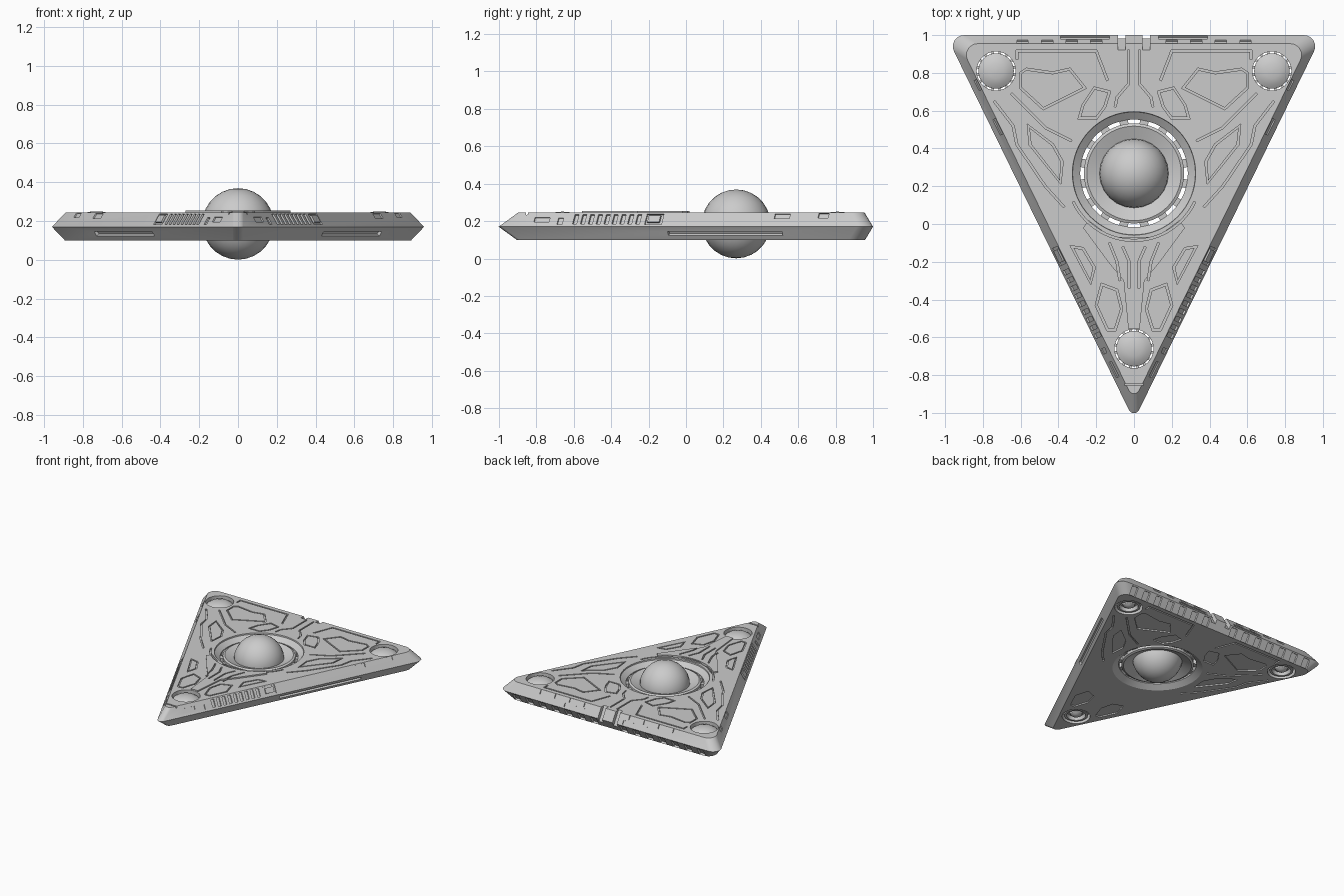
import bpy, bmesh
from math import pi, cos, sin, hypot, radians
from mathutils import Vector, Matrix

if "Cube" in bpy.data.objects:
    bpy.data.objects.remove(bpy.data.objects["Cube"])

C = (0, 0.268)                                   # core centre
PODS = [(-0.73, 0.81), (0.73, 0.81), (0, -0.66)]
Z0, ZM, Z1 = 0.10, 0.17, 0.245                   # hull bottom, ridge, top


def make(name, bm, smooth=True):
    bmesh.ops.recalc_face_normals(bm, faces=bm.faces)
    me = bpy.data.meshes.new(name)
    bm.to_mesh(me)
    bm.free()
    ob = bpy.data.objects.new(name, me)
    bpy.context.collection.objects.link(ob)
    if smooth:
        shade(ob)
    return ob


def shade(ob):
    bpy.ops.object.select_all(action='DESELECT')
    ob.select_set(True)
    bpy.context.view_layer.objects.active = ob
    bpy.ops.object.shade_smooth_by_angle(angle=radians(30))


def loft(bm, loops):
    rows = [[bm.verts.new(p) for p in lp] for lp in loops]
    n = len(rows[0])
    for a, b in zip(rows, rows[1:]):
        for i in range(n):
            bm.faces.new((a[i], a[(i + 1) % n], b[(i + 1) % n], b[i]))
    return rows


def lathe(bm, prof, c, n=48, ring=False):
    loops = [[(c[0] + r * cos(2 * pi * i / n), c[1] + r * sin(2 * pi * i / n), z)
              for i in range(n)] for r, z in prof]
    rows = loft(bm, loops + ([loops[0]] if ring else []))
    if ring:
        bmesh.ops.remove_doubles(bm, verts=bm.verts, dist=1e-5)
    else:
        bm.faces.new(rows[0])
        bm.faces.new(rows[-1])


def outline(d, z):
    # inset triangle with rounded corners
    cor = [Vector((0.995 - 1.59 * d, 1 - d)), Vector((-0.995 + 1.59 * d, 1 - d)), Vector((0, -1.04 + 2.3 * d))]
    out = []
    for i, p in enumerate(cor):
        a, b = (cor[i - 1] - p).normalized(), (cor[(i + 1) % 3] - p).normalized()
        half = a.angle(b) / 2
        r = 0.03 if i == 2 else 0.06
        o = p + (a + b).normalized() * r / sin(half)
        mid = p - o
        for k in range(7):
            t = (k / 3 - 1) * (pi / 2 - half)
            v = mid.normalized() * r
            out.append((o.x + v.x * cos(t) - v.y * sin(t), o.y + v.x * sin(t) + v.y * cos(t), z))
    return out


def prism(bm, pts, z0, z1):
    rows = loft(bm, [[(x, y, z) for x, y in pts] for z in (z0, z1)])
    bm.faces.new(rows[0])
    bm.faces.new(rows[1])


def groove(bm, pts, closed, z0, z1, w=0.011):
    # mitred strip along a polyline
    P = [Vector(p) for p in pts]
    n = len(P)
    loops = []
    for i, p in enumerate(P):
        a = P[i - 1] if (i or closed) else None
        b = P[(i + 1) % n] if (i < n - 1 or closed) else None
        d1 = (p - a).normalized() if a is not None else (b - p).normalized()
        d2 = (b - p).normalized() if b is not None else d1
        m = Vector((-(d1 + d2).y, (d1 + d2).x)).normalized()
        m *= w / 2 / max(0.5, m.dot(Vector((-d1.y, d1.x))))
        l, r = p + m, p - m
        loops.append([(l.x, l.y, z0), (r.x, r.y, z0), (r.x, r.y, z1), (l.x, l.y, z1)])
    rows = loft(bm, loops)
    if closed:
        for i in range(4):
            j = (i + 1) % 4
            bm.faces.new((rows[-1][i], rows[-1][j], rows[0][j], rows[0][i]))
    else:
        bm.faces.new(rows[0])
        bm.faces.new(rows[-1])


def mirrored(pts):
    return (pts, [(-x, y) for x, y in pts])


def edge_box(bm, side, t, v, size, upper=True):
    # box lying on a hull bevel: side -1/1 = flanks (t is y), 0 = back (t is x)
    if side:
        e, n = Vector((side * 0.438, 0.899, 0)), Vector((side * 0.899, -0.438, 0))
        p = Vector((side * 0.995 * (t + 1.04) / 2.04, t, ZM))
    else:
        e, n, p = Vector((1, 0, 0)), Vector((0, 1, 0)), Vector((t, 1, ZM))
    s = -n * 0.045 + Vector((0, 0, 0.075 if upper else -0.07))
    p = p + s * v
    s.normalize()
    m = e.cross(s)
    M = Matrix((e, s, m)).transposed().to_4x4()
    M.translation = p
    bmesh.ops.create_cube(bm, size=1, matrix=M @ Matrix.Diagonal((*size, 1)))


def cut(ob, cutter):
    mod = ob.modifiers.new("cut", 'BOOLEAN')
    mod.operation, mod.solver, mod.object, mod.use_self = 'DIFFERENCE', 'EXACT', cutter, True
    bpy.context.view_layer.objects.active = ob
    bpy.ops.object.modifier_apply(modifier=mod.name)


# Hull: bevelled triangular slab
bm = bmesh.new()
rows = loft(bm, [outline(0.042, Z0), outline(0, ZM), outline(0.045, Z1)])
bm.faces.new(rows[0])
bm.faces.new(rows[-1])
hull = make("hull", bm, False)

# Raised spine plate on the nose
half = [(0.03, -0.555), (0.055, -0.30), (0.13, -0.21), (0.27, -0.02), (0.24, 0.02), (0.12, -0.07)]
bm = bmesh.new()
prism(bm, half + [(-x, y) for x, y in half[::-1]], 0.225, 0.255)
plate = make("nose_plate", bm, False)

# Openings for the core and the three corner pods
bm = bmesh.new()
lathe(bm, [(0.34, 0.08), (0.33, 0.1), (0.285, 0.13), (0.285, 0.205), (0.325, 0.235), (0.33, 0.27)], C, 64)
for p in PODS:
    lathe(bm, [(0.103, 0.05), (0.103, 0.3)], p, 32)
holes = make("hole_cutter", bm, False)

# Panel lines
panels = [
    [(0.60, 0.80), (0.57, 0.82), (0.43, 0.80), (0.34, 0.82), (0.26, 0.72), (0.48, 0.61), (0.60, 0.72)],
    [(0.21, 0.72), (0.13, 0.70), (0.155, 0.62), (0.20, 0.56), (0.29, 0.56), (0.27, 0.63)],
    [(0.38, 0.33), (0.43, 0.42), (0.56, 0.52), (0.55, 0.42), (0.39, 0.22)],
    [(0.33, -0.12), (0.27, -0.13), (0.21, -0.23), (0.23, -0.31)],
    [(0.17, -0.32), (0.09, -0.35), (0.065, -0.45), (0.10, -0.56), (0.14, -0.56), (0.20, -0.43)]]
lines = [
    [(0.03, 0.92), (0.03, 0.74), (0.09, 0.67), (0.10, 0.62)],
    [(0.14, 0.76), (0.20, 0.915), (0.62, 0.915), (0.62, 0.87)],
    [(0.33, 0.44), (0.47, 0.51), (0.65, 0.69)],
    [(0.37, 0.09), (0.47, 0.20), (0.62, 0.42), (0.64, 0.52), (0.74, 0.65)],
    [(0.06, -0.12), (0.025, -0.20), (0.025, -0.34)],
    [(0.13, -0.10), (0.09, -0.20), (0.075, -0.30)]]
bm = bmesh.new()
for closed, group in ((True, panels), (False, lines)):
    for pts in group:
        for q in mirrored(pts):
            groove(bm, q, closed, 0.232, 0.28)
arc = [(C[0] + 0.355 * cos(radians(a)), C[1] + 0.355 * sin(radians(a))) for a in range(205, 336, 5)]
groove(bm, arc, False, 0.232, 0.28)
groove(bm, [(-0.05, -0.85), (0.05, -0.85)], False, 0.232, 0.28)
# underside pockets and lines
for i in (0, 1, 2, 4):
    for q in mirrored(panels[i]):
        prism(bm, q, 0.05, 0.110)
for i in (1, 2, 3):
    for q in mirrored(lines[i]):
        groove(bm, q, False, 0.05, 0.110)
panel_cut = make("panel_cutter", bm, False)

# Edge slots: flank grilles, hatch frames, long lower slits, back ribs
bm = bmesh.new()
for s in (-1, 1):
    for i in range(9):
        edge_box(bm, s, -0.60 + i * 0.042, 0.53, (0.024, 0.062, 0.022))
    edge_box(bm, s, -0.18, 0.53, (0.10, 0.064, 0.016))
    edge_box(bm, s, -0.78, 0.5, (0.09, 0.03, 0.014))
    edge_box(bm, s, -0.68, 0.4, (0.03, 0.04, 0.014))
    edge_box(bm, s, 0.50, 0.75, (0.09, 0.03, 0.014))
    edge_box(bm, s, 0.20, 0.5, (0.68, 0.025, 0.03), False)
    edge_box(bm, s, 0.72, 0.8, (0.06, 0.03, 0.014))
    edge_box(bm, 0, s * 0.065, 0.5, (0.04, 0.2, 0.06))
    edge_box(bm, 0, s * 0.26, 0.3, (0.26, 0.03, 0.014))
    for x in (0.2, 0.33, 0.46, 0.59):
        edge_box(bm, 0, s * x, 0.8, (0.06, 0.035, 0.016))
    for i in range(7):
        edge_box(bm, 0, s * (0.13 + i * 0.115), 0.55, (0.055, 0.07, 0.028), False)
slots = make("slot_cutter", bm, False)

for c in (holes, panel_cut, slots):
    c.hide_render = True
    cut(hull, c)
cut(plate, holes)
for g in (panel_cut,):
    cut(plate, g)
for c in (holes, panel_cut, slots):
    bpy.data.objects.remove(c)
shade(hull)

# Hatch inserts inside the flank frames
bm = bmesh.new()
for s in (-1, 1):
    edge_box(bm, s, -0.18, 0.53, (0.07, 0.042, 0.01))
make("flank_hatches", bm, False)

# Central sphere
bm = bmesh.new()
bmesh.ops.create_uvsphere(bm, u_segments=24, v_segments=14, radius=0.184,
                          matrix=Matrix.Translation((*C, 0.185)))
make("core_sphere", bm)

# Collar around the sphere
bm = bmesh.new()
lathe(bm, [(0.265, 0.215), (0.25, 0.222), (0.18, 0.195), (0.18, 0.15), (0.25, 0.118), (0.265, 0.125)],
      C, 64, True)
make("core_collar", bm)


def spokes(bm, c, r, n, size, z):
    for i in range(n):
        M = Matrix.Translation((*c, z)) @ Matrix.Rotation(2 * pi * (i + 0.5) / n, 4, 'Z') @ Matrix.Translation((r, 0, 0))
        bmesh.ops.create_cube(bm, size=1, matrix=M @ Matrix.Diagonal((*size, 1)))


# Spokes joining the collar and pods to the hull
bm = bmesh.new()
spokes(bm, C, 0.276, 16, (0.03, 0.045, 0.06), 0.17)
for p in PODS:
    spokes(bm, p, 0.098, 16, (0.014, 0.014, 0.06), 0.18)
make("spokes", bm, False)

# Corner pods: domed above, nested rings below
bm = bmesh.new()
for p in PODS:
    lathe(bm, [(0.008, 0.25), (0.04, 0.247), (0.07, 0.238), (0.094, 0.222), (0.094, 0.13), (0.086, 0.108),
               (0.070, 0.108), (0.062, 0.135), (0.048, 0.135), (0.042, 0.118), (0.025, 0.105), (0.006, 0.10)], p, 32)
make("corner_pods", bm)
